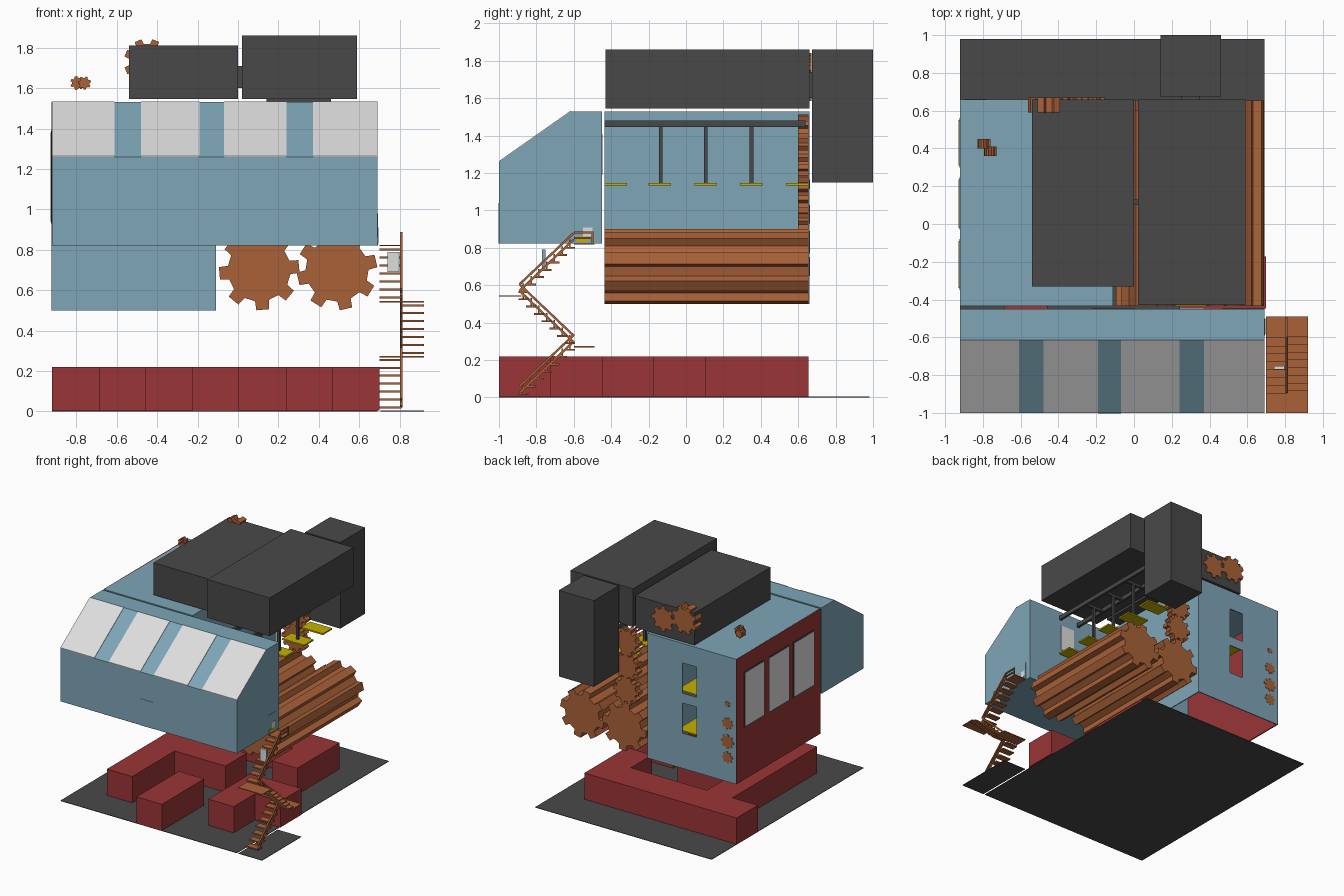
import bpy, bmesh, math
from mathutils import Vector

if "Cube" in bpy.data.objects:
    bpy.data.objects.remove(bpy.data.objects["Cube"])


def material(name, rgb):
    m = bpy.data.materials.new(name)
    m.diffuse_color = (*rgb, 1)
    m.use_nodes = True
    m.node_tree.nodes["Principled BSDF"].inputs["Base Color"].default_value = m.diffuse_color
    return m


BLUE = material("dusty blue", (0.21, 0.38, 0.475))
WHITE = material("light grey", (0.73, 0.73, 0.73))
BROWN = material("copper brown", (0.40, 0.122, 0.040))
RED = material("brick red", (0.325, 0.036, 0.038))
DARK = material("charcoal", (0.066, 0.066, 0.066))
YELLOW = material("yellow", (0.56, 0.43, 0.0))


def finish(name, bm, mat):
    bmesh.ops.recalc_face_normals(bm, faces=bm.faces)
    me = bpy.data.meshes.new(name)
    bm.to_mesh(me)
    bm.free()
    me.materials.append(mat)
    ob = bpy.data.objects.new(name, me)
    bpy.context.collection.objects.link(ob)
    return ob


def boxes(name, mat, *bounds):
    """Each bound is x0, x1, y0, y1, z0, z1."""
    bm = bmesh.new()
    for x0, x1, y0, y1, z0, z1 in bounds:
        for v in bmesh.ops.create_cube(bm, size=1)["verts"]:
            v.co = (x0 if v.co.x < 0 else x1, y0 if v.co.y < 0 else y1, z0 if v.co.z < 0 else z1)
    return finish(name, bm, mat)


def prism(name, mat, pts, step):
    """Extrude a closed 3D outline along step."""
    bm = bmesh.new()
    face = bm.faces.new([bm.verts.new(p) for p in pts])
    new = bmesh.ops.extrude_face_region(bm, geom=[face], use_keep_orig=True)["geom"]
    bmesh.ops.translate(bm, vec=step, verts=[g for g in new if isinstance(g, bmesh.types.BMVert)])
    return finish(name, bm, mat)


def gear(name, x, z, r, y0, y1, teeth=8, turn=0.0):
    """Toothed wheel with its axle along y."""
    pts = []
    for i in range(teeth):
        a = turn + i * math.tau / teeth
        w = math.tau / teeth
        for f, k in ((-0.28, 0.78), (-0.2, 1), (0.2, 1), (0.28, 0.78)):
            pts.append((x + r * k * math.cos(a + f * w), y0, z + r * k * math.sin(a + f * w)))
    return prism(name, BROWN, pts, (0, y1 - y0, 0))


def beam(bm, a, b, t):
    a, b = Vector(a), Vector(b)
    d = b - a
    q = d.to_track_quat("Z", "Y")
    for v in bmesh.ops.create_cube(bm, size=1)["verts"]:
        v.co = q @ Vector((v.co.x * t, v.co.y * t, v.co.z * d.length)) + (a + b) / 2


# Ground plates and chunky red foundations laid out on a grid
boxes("ground", DARK, (-.92, .69, -1, .98, 0, .004), (.705, .92, -1, -.49, 0, .004))


def cells(c0, c1, r0, r1):
    cx, cy = 1.62 / 7, 1.655 / 6
    return (-.92 + c0 * cx, -.92 + c1 * cx, -1 + r0 * cy, -1 + r1 * cy, 0.004, .22)


boxes("foundations", RED, cells(0, 6, 5, 6), cells(1, 2, 1, 5), cells(2, 4, 3, 4),
      cells(5, 6, 4, 5), cells(3, 4, 0, 2), cells(5, 6, 1, 2), cells(5, 7, 2, 3))

# Front hall with a sloping striped roof
outline = [(-1, .822), (-.45, .822), (-.45, 1.53), (-.615, 1.53), (-1, 1.26)]
prism("front_hall", BLUE, [(-.92, y, z) for y, z in outline], (1.61, 0, 0))
slope = [(-1, 1.26), (-.615, 1.53), (-.617, 1.533), (-1.0, 1.264)]
for x0, x1 in ((-.92, -.61), (-.48, -.19), (-.07, .24), (.37, .69)):
    prism("roof_panel", WHITE, [(x0, y, z) for y, z in slope], (x1 - x0, 0, 0))
boxes("front_door", BLUE, (-.19, -.07, -1.003, -1, .822, 1.04))
boxes("side_door", BLUE, (.69, .693, -.59, -.5, .822, .98))
boxes("side_door_pane", WHITE, (.693, .696, -.55, -.5, .86, .91))
boxes("side_door_sill", YELLOW, (.693, .696, -.585, -.52, .83, .86))
boxes("hall_back_window", WHITE, (.24, .37, -.45, -.446, 1.19, 1.41))

# Hollow side tower, open underneath, with two back windows
L, R, F, B, T = -.92, -.11, -.435, .66, .008
wx0, wx1 = -.56, -.43
boxes("tower_walls", BLUE,
      (L, R, F, F + T, .5, 1.53), (R - T, R, F, B, .5, 1.53), (L, R, F, B, 1.53 - T, 1.53),
      (L, wx0, B - T, B, .5, 1.53), (wx1, R, B - T, B, .5, 1.53),
      (wx0, wx1, B - T, B, .5, .79), (wx0, wx1, B - T, B, 1.04, 1.12), (wx0, wx1, B - T, B, 1.37, 1.53))
boxes("tower_red_wall", RED, (L - .002, L + T, F, B, .5, 1.53))
boxes("tower_floors", YELLOW, (-.62, -.36, .36, .62, .78, .79), (-.62, -.36, .36, .62, 1.11, 1.12))
windows = [(.55, .31), (.235, -.02), (-.09, -.34)]
boxes("red_wall_frames", DARK, *[(L - .005, L, b - .01, a + .01, .93, 1.39) for a, b in windows])
boxes("red_wall_windows", WHITE, *[(L - .008, L, b, a, .94, 1.38) for a, b in windows])

# Big rollers and the small gear trains
gear("roller_left", .105, .70, .2, F, .655, 8, math.radians(5))
gear("roller_right", .49, .70, .2, F, .655, 8, math.radians(13))
for i in range(3):
    gear("drive_gear", .09, 1.0 + i * .2, .115, .6, .655, 10, i * .31)
gear("top_gear_large", -.45, 1.73, .115, .59, .67, 8, .4)
gear("top_gear_small", -.26, 1.69, .105, .59, .67, 8, 0)
gear("loose_gear_a", -.795, 1.625, .035, .40, .45, 7)
gear("loose_gear_b", -.76, 1.625, .033, .36, .41, 7, .3)
for z, r in ((.70, .05), (.83, .06), (.98, .05), (1.14, .025)):
    gear("wall_gear", -.84, z, r, B - .004, B + .003, 8, z)

# Dark tanks overhead and the chimney
boxes("roof_tanks", DARK, (-.54, 0, -.33, .66, 1.545, 1.81), (.02, .59, -.43, .66, 1.545, 1.86))
boxes("tank_link", DARK, (-.005, .025, .1, .13, 1.6, 1.71), (.25, .35, .655, .685, 1.6, 1.74))
boxes("chimney", DARK, (.14, .46, .675, 1, 1.15, 1.86))

# Hanging rail with yellow trays
boxes("rail_and_hangers", DARK,
      (.2, .22, F, .64, 1.445, 1.48), (.38, .4, F, .64, 1.445, 1.48),
      *[(.2, .4, y - .01, y + .01, 1.45, 1.47) for y in (-.135, .105, .35)],
      *[(.29, .31, y - .01, y + .01, 1.14, 1.46) for y in (-.135, .105, .35)])
boxes("yellow_trays", YELLOW, *[(.2, .4, y - .06, y + .06, 1.134, 1.146)
                                for y in (-.375, -.14, .105, .35, .595)])

# Zigzag stair with treads, centre handrail and landings
bm = bmesh.new()
steps = []
for x0, ya, yb, z in ((.70, -.89, -.6, 0), (.81, -.6, -.89, .27), (.70, -.89, -.6, .545)):
    for i in range(7):
        y = ya + (yb - ya) * (i + .5) / 7
        zz = z + .275 * (i + .5) / 7
        steps.append((x0, x0 + .11, y - .027, y + .027, zz - .005, zz + .005))
        beam(bm, (.808, y, zz), (.808, y, zz + .045), .008)
    for h in (.025, .06):
        beam(bm, (.808, ya, z + h), (.808, yb, z + .275 + h), .012)
for h in (.03, .06):
    beam(bm, (.808, -.6, .822 + h), (.808, -.5, .822 + h), .01)
beam(bm, (.808, -.5, .82), (.808, -.5, .888), .01)
finish("stair_rails", bm, BROWN)
boxes("stair_treads", BROWN, *steps)
boxes("stair_landings", BROWN, (.70, .92, -.6, -.49, .268, .274),
      (.70, .92, -1, -.88, .54, .546), (.70, .81, -.6, -.49, .818, .824))

# Small notice standing on the stair
boxes("stair_notice", WHITE, (.74, .795, -.77, -.752, .69, .79))
boxes("stair_notice_edge", BLUE, (.795, .8, -.77, -.752, .69, .79))
